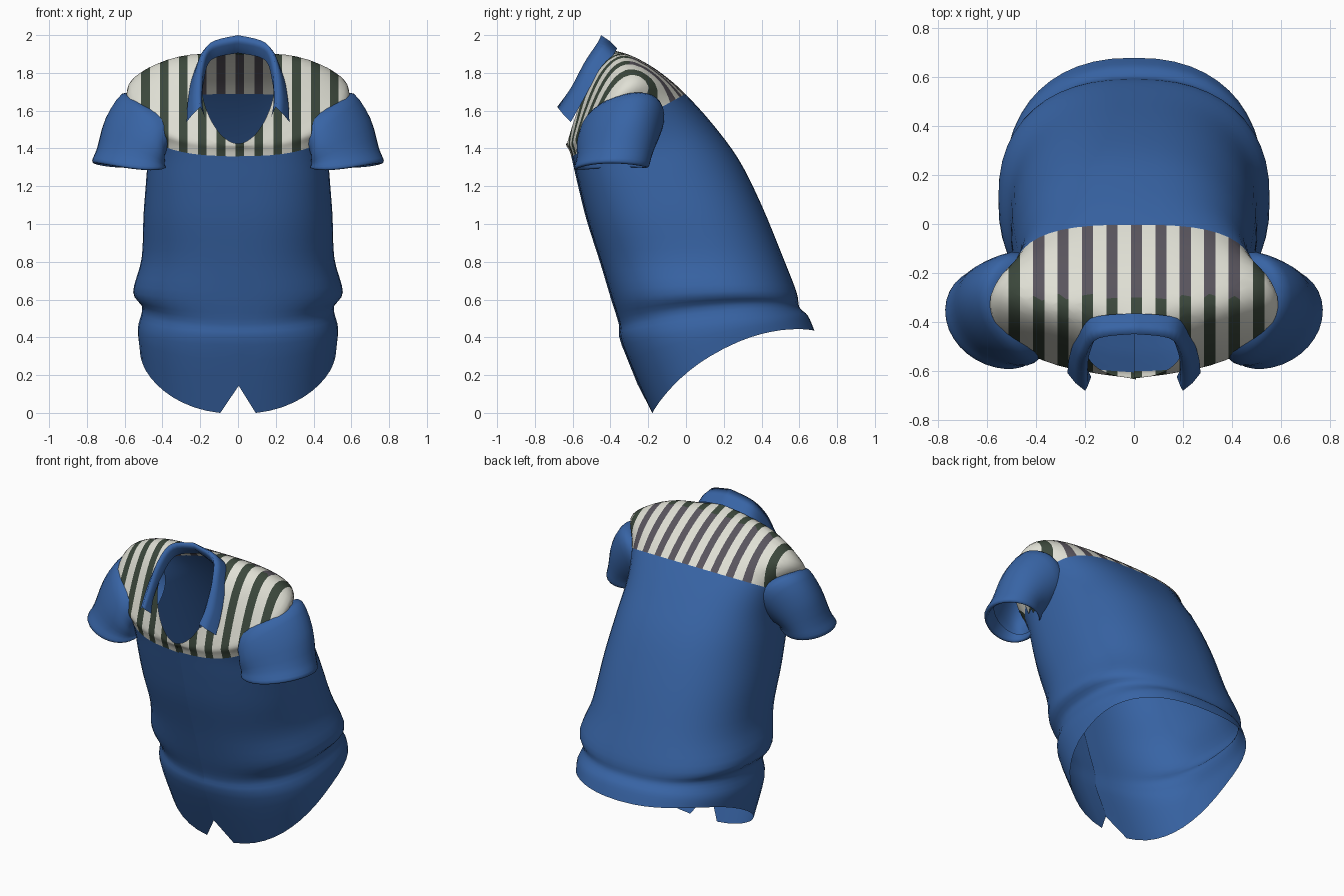
import bpy, bmesh, math
from mathutils import Vector as V

if "Cube" in bpy.data.objects:
    bpy.data.objects.remove(bpy.data.objects["Cube"])


def mat(name, col):
    m = bpy.data.materials.new(name)
    m.diffuse_color = (*col, 1)
    m.use_nodes = True
    m.node_tree.nodes["Principled BSDF"].inputs["Base Color"].default_value = m.diffuse_color
    return m


BLUE = mat("blue cloth", (0.039, 0.127, 0.375))
WHITE = mat("off white cloth", (0.74, 0.74, 0.66))
GREEN = mat("dark green stripe", (0.045, 0.065, 0.045))
GREY = mat("purple grey stripe", (0.10, 0.09, 0.11))


def refine(rows, n):
    """Catmull-Rom interpolation between rows of control points."""
    out = []
    for i in range(len(rows) - 1):
        a, b = rows[max(i - 1, 0)], rows[i]
        c, d = rows[i + 1], rows[min(i + 2, len(rows) - 1)]
        for k in range(n):
            t = k / n
            out.append([0.5 * (2 * q + (r - p) * t + (2 * p - 5 * q + 4 * r - s) * t * t
                               + (3 * q - p - 3 * r + s) * t ** 3)
                        for p, q, r, s in zip(a, b, c, d)])
    out.append(list(rows[-1]))
    return out


def ring(pts, segs):
    """Closed loop through four points; fifth value is the squareness."""
    A, B, C, D, p = pts
    loop = []
    for j in range(segs + 1):
        th = 2 * math.pi * j / segs
        c, s = [math.copysign(abs(v) ** p, v) if abs(v) > 1e-6 else 0
                for v in (math.cos(th), math.sin(th))]
        loop.append((A + B + C + D) / 4 + c * (A - C) / 2 + s * (B - D) / 2
                    + (c * c - s * s) * (A + C - B - D) / 4)
    return loop


def loft(rows, weld):
    bm = bmesh.new()
    g = [[bm.verts.new(v) for v in r] for r in rows]
    for a, b in zip(g, g[1:]):
        for j in range(len(a) - 1):
            bm.faces.new((a[j], a[j + 1], b[j + 1], b[j]))
    if weld:
        bmesh.ops.remove_doubles(bm, verts=bm.verts[:], dist=1e-5)
    return bm


def finish(bm, name, mats, mirror=False):
    me = bpy.data.meshes.new(name)
    for f in bm.faces:
        f.smooth = True
    bm.to_mesh(me)
    bm.free()
    for m in mats:
        me.materials.append(m)
    ob = bpy.data.objects.new(name, me)
    bpy.context.collection.objects.link(ob)
    if mirror:
        md = ob.modifiers.new("mirror", 'MIRROR')
        md.merge_threshold = 0.0005
    return ob


# Torso: front (y, z), back (y, z), half width, side (y, z), squareness; hem to neck
body = [
    ((-.18, -.005), (.68, .435), .52, (.20, .34), .84),
    ((-.335, .36), (.645, .515), .53, (.15, .45), .84),
    ((-.350, .47), (.600, .560), .507, (.13, .56), .84),
    ((-.39, .60), (.585, .640), .555, (.10, .64), .84),
    ((-.45, .80), (.515, .820), .510, (.03, .82), .84),
    ((-.52, 1.02), (.40, 1.10), .500, (-.07, 1.05), .82),
    ((-.565, 1.20), (.28, 1.34), .485, (-.16, 1.25), .80),
    ((-.595, 1.33), (.14, 1.53), .475, (-.23, 1.42), .77),
    ((-.608, 1.38), (.00, 1.685), .51, (-.28, 1.57), .78),
    ((-.618, 1.40), (-.10, 1.775), .59, (-.33, 1.69), .92),
    ((-.625, 1.41), (-.20, 1.845), .51, (-.37, 1.765), 1.0),
    ((-.628, 1.418), (-.30, 1.895), .35, (-.43, 1.80), 1.0),
    ((-.630, 1.425), (-.385, 1.92), .195, (-.515, 1.745), 1.05),
]
ctrl = [[V((0, *f)), V((w, *s)), V((0, *b)), V((-w, *s)), p] for f, b, w, s, p in body]
rows = [ring(c, 48) for c in refine(ctrl, 4)]
# notched hem, and a front edge that overlaps the other half
for k in range(4):
    notch = V((0, -.25, .15)).lerp(rows[4][0], k / 4)
    rows[k][0], rows[k][-1] = notch, notch.copy()
for r in rows:
    r[-1] = r[-1] + V((.008, -.006, 0))
bm = loft(rows, False)

# armholes hidden under the sleeves
hole = []
for f in bm.faces:
    c = f.calc_center_median()
    if abs(c.x) > .42 and math.hypot(c.y + .32, c.z - 1.49) < .11:
        hole.append(f)
bmesh.ops.delete(bm, geom=hole, context='FACES')


# Striped yoke: cut along one sloping plane, then along every stripe edge
def above(c):
    return (c.z - 1.36) - .55 * (c.y + .6) > 0


def cut(faces, co, no):
    geom = set(faces)
    for f in faces:
        geom.update(f.edges)
        geom.update(f.verts)
    bmesh.ops.bisect_plane(bm, geom=list(geom), dist=1e-5, plane_co=co, plane_no=no)


PERIOD, MID, HALF = .10, .01, .023
cut(bm.faces[:], V((0, -.6, 1.36)), V((0, -.55, 1)).normalized())
for k in range(-5, 6):
    for side in (-HALF, HALF):
        yoke = [f for f in bm.faces if above(f.calc_center_median())]
        cut(yoke, V((MID + k * PERIOD + side, 0, 0)), V((1, 0, 0)))
for f in bm.faces:
    c = f.calc_center_median()
    if above(c):
        d = (c.x - MID + PERIOD / 2) % PERIOD - PERIOD / 2
        dark = abs(d) < HALF and abs(c.x) < .54
        back = c.y > -.30 and abs(c.x) < .45
        f.material_index = (3 if back else 2) if dark else 1
finish(bm, "shirt_body", [BLUE, WHITE, GREEN, GREY])

# Sleeves: outer, front, inner, back points from inside the seam to the turned cuff
sleeve = [
    [(.54, -.33, 1.67), (.36, -.53, 1.50), (.42, -.30, 1.34), (.43, -.13, 1.58)],
    [(.61, -.335, 1.68), (.405, -.562, 1.47), (.435, -.31, 1.33), (.50, -.115, 1.58)],
    [(.69, -.365, 1.555), (.435, -.578, 1.41), (.425, -.33, 1.32), (.58, -.145, 1.48)],
    [(.73, -.41, 1.40), (.465, -.578, 1.34), (.415, -.37, 1.315), (.63, -.18, 1.37)],
    [(.758, -.43, 1.335), (.49, -.592, 1.295), (.40, -.39, 1.305), (.645, -.195, 1.31)],
    [(.735, -.42, 1.325), (.495, -.575, 1.29), (.42, -.385, 1.30), (.635, -.21, 1.305)],
    [(.71, -.40, 1.40), (.48, -.56, 1.345), (.43, -.37, 1.325), (.615, -.205, 1.37)],
]
rows = [ring(c, 32) for c in refine([[V(p) for p in r] + [1.0] for r in sleeve], 3)]
finish(loft(rows, True), "sleeve", [BLUE], mirror=True)

# Collar: stand foot, inner stand, fold line, leaf, leaf edge; centre back to tip
foot = [(0, -.385, 1.905), (.14, -.43, 1.87), (.18, -.515, 1.76), (.19, -.585, 1.64), (.175, -.625, 1.565)]
inner = [(0, -.44, 1.955), (.137, -.455, 1.92), (.18, -.525, 1.82), (.19, -.605, 1.69), (.19, -.665, 1.60)]
fold = [(0, -.45, 2.0), (.145, -.468, 1.96), (.195, -.535, 1.86), (.208, -.61, 1.72), (.20, -.682, 1.62)]
leaf = [(0, -.405, 1.97), (.165, -.425, 1.935), (.22, -.505, 1.83), (.243, -.58, 1.69), (.24, -.65, 1.58)]
edge = [(0, -.365, 1.93), (.175, -.385, 1.895), (.238, -.47, 1.79), (.265, -.545, 1.655), (.272, -.61, 1.54)]
cols = refine([[V(p) for p in pts] for pts in zip(foot, inner, fold, leaf, edge)], 5)
rows = [list(r) for r in zip(*cols)]
rows = rows[::-1]
finish(loft(rows, False), "collar", [BLUE], mirror=True)
